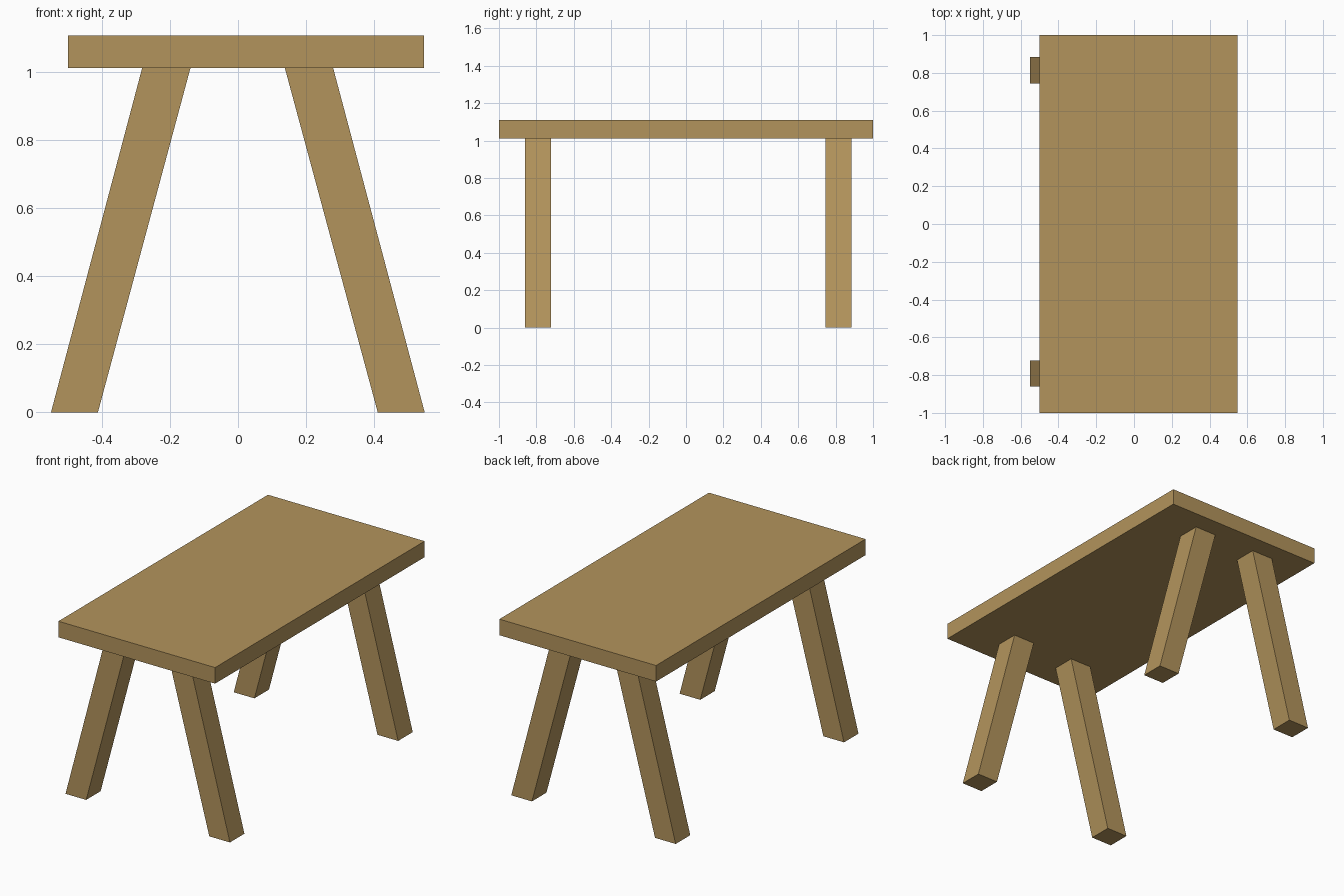
import bpy, bmesh

if "Cube" in bpy.data.objects:
    bpy.data.objects.remove(bpy.data.objects["Cube"])

wood = bpy.data.materials.new("light brown wood")
wood.diffuse_color = (0.45, 0.296, 0.107, 1)
wood.use_nodes = True
wood.node_tree.nodes["Principled BSDF"].inputs["Base Color"].default_value = wood.diffuse_color

Z_UNDER, Z_TOP = 1.012, 1.109


def prism(name, lower, upper, z0, z1):
    """Six-sided block between two rectangles (x0, x1, y0, y1)."""
    bm = bmesh.new()
    rings = []
    for (x0, x1, y0, y1), z in ((lower, z0), (upper, z1)):
        rings.append([bm.verts.new((x, y, z)) for x, y in
                      ((x0, y0), (x1, y0), (x1, y1), (x0, y1))])
    low, high = rings
    bm.faces.new(low[::-1])
    bm.faces.new(high)
    for i in range(4):
        j = (i + 1) % 4
        bm.faces.new((low[i], low[j], high[j], high[i]))
    mesh = bpy.data.meshes.new(name)
    bm.to_mesh(mesh)
    bm.free()
    mesh.materials.append(wood)
    obj = bpy.data.objects.new(name, mesh)
    bpy.context.collection.objects.link(obj)
    return obj


# Table top, slightly off centre over the legs
top = (-0.5, 0.547, -1.0, 1.0)
prism("table_top", top, top, Z_UNDER, Z_TOP)

# Four splayed legs
for end, y0, y1 in (("front", -0.861, -0.723), ("back", 0.745, 0.884)):
    for side, foot, head in (("left", (-0.55, -0.412), (-0.282, -0.14)),
                             ("right", (0.411, 0.549), (0.138, 0.28))):
        prism(f"{end}_{side}_leg", (*foot, y0, y1), (*head, y0, y1), 0, Z_UNDER)
